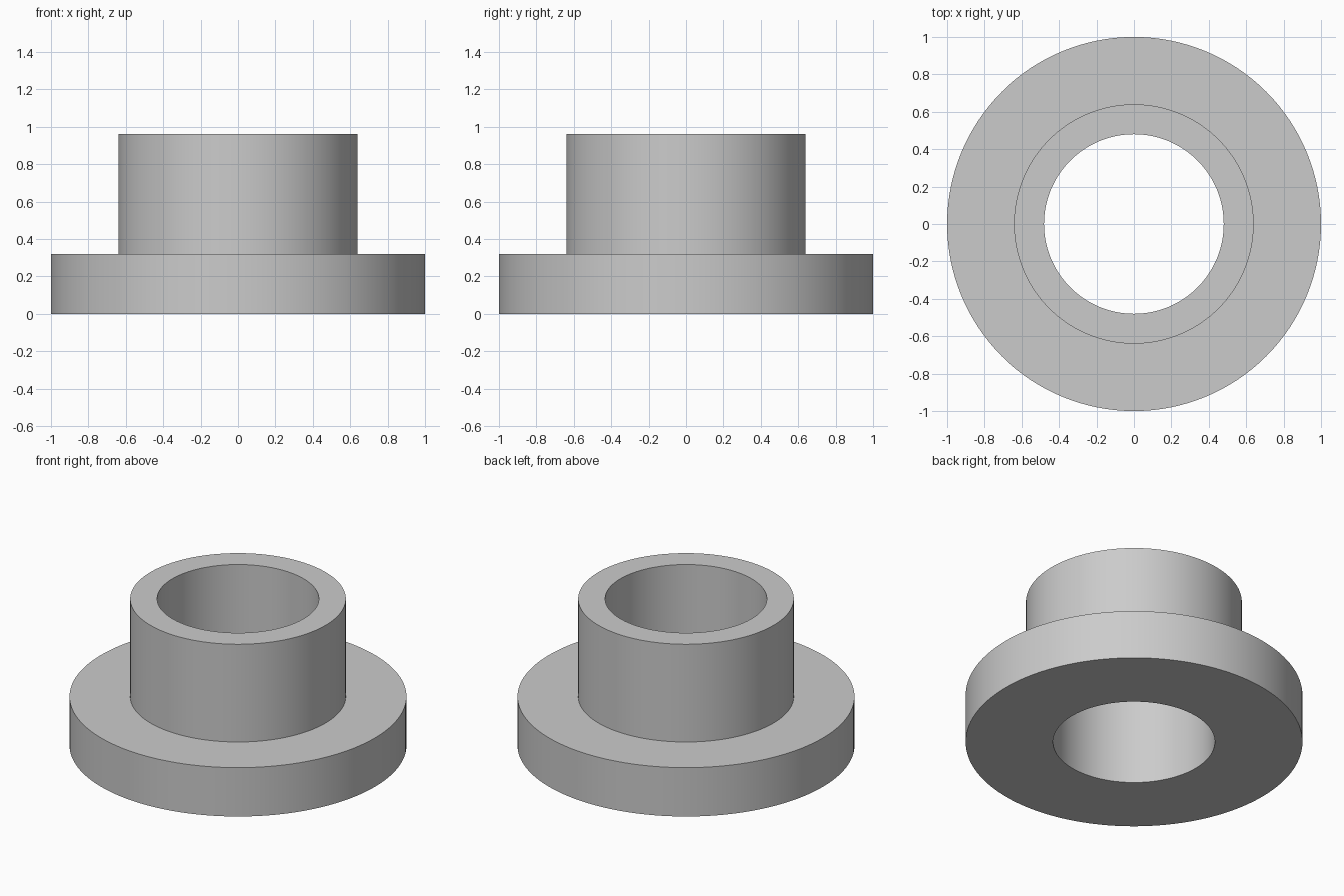
import bpy
import bmesh
from math import cos, sin, tau, radians

default_cube = bpy.data.objects.get("Cube")
if default_cube:
    bpy.data.objects.remove(default_cube, do_unlink=True)

SEGMENTS = 128
BORE_RADIUS, SLEEVE_RADIUS, FLANGE_RADIUS = 0.48, 0.64, 1.0
FLANGE_TOP, SLEEVE_TOP = 0.32, 0.96

# Plain grey material
grey = bpy.data.materials.new("plain grey")
grey.use_nodes = True
colour = (0.6, 0.6, 0.6, 1)
grey.diffuse_color = colour
grey.node_tree.nodes["Principled BSDF"].inputs["Base Color"].default_value = colour

# Closed cross-section as (radius, height), running outward from the bore
profile = [
    (BORE_RADIUS, 0), (FLANGE_RADIUS, 0),
    (FLANGE_RADIUS, FLANGE_TOP), (SLEEVE_RADIUS, FLANGE_TOP),
    (SLEEVE_RADIUS, SLEEVE_TOP), (BORE_RADIUS, SLEEVE_TOP),
]


def revolve(name, section, material):
    """Turn a closed section around the z axis into one solid."""
    bm = bmesh.new()
    rings = []
    for i in range(SEGMENTS):
        a = tau * i / SEGMENTS
        rings.append([bm.verts.new((r * cos(a), r * sin(a), z)) for r, z in section])
    for i, ring in enumerate(rings):
        following = rings[(i + 1) % SEGMENTS]
        for j in range(len(section)):
            k = (j + 1) % len(section)
            bm.faces.new((ring[j], following[j], following[k], ring[k]))
    bmesh.ops.recalc_face_normals(bm, faces=bm.faces)
    mesh = bpy.data.meshes.new(name)
    bm.to_mesh(mesh)
    bm.free()
    mesh.materials.append(material)
    obj = bpy.data.objects.new(name, mesh)
    bpy.context.collection.objects.link(obj)
    return obj


# Flanged sleeve with a through bore
bushing = revolve("flanged_bushing", profile, grey)
bpy.ops.object.select_all(action="DESELECT")
bushing.select_set(True)
bpy.context.view_layer.objects.active = bushing
bpy.ops.object.shade_smooth_by_angle(angle=radians(30))
